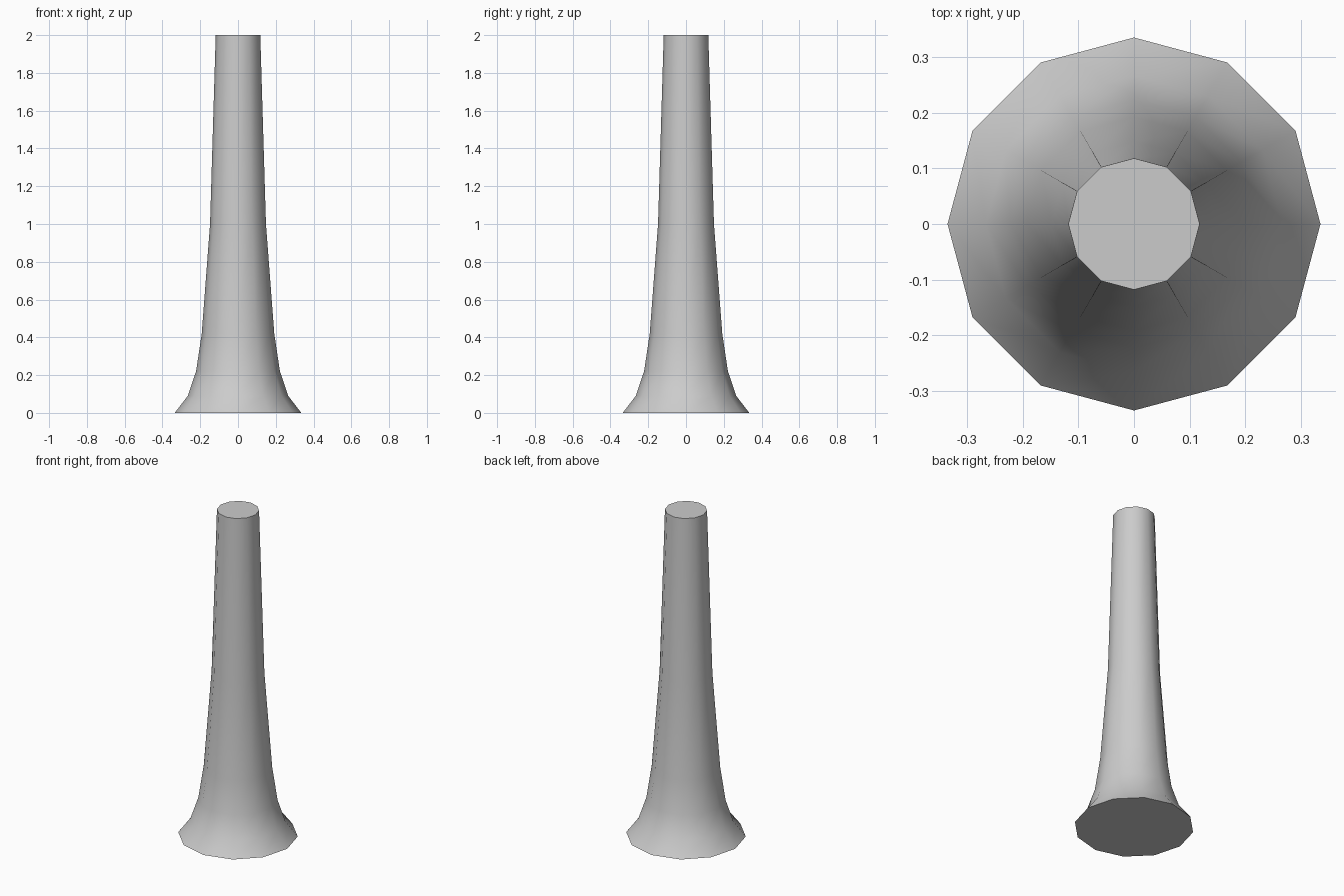
import bpy, bmesh, math

if "Cube" in bpy.data.objects:
    bpy.data.objects.remove(bpy.data.objects["Cube"])

SIDES = 12
# Profile of the flared column: (radius, height)
PROFILE = [(0.335, 0.0), (0.266, 0.09), (0.222, 0.22), (0.192, 0.42),
           (0.148, 1.0), (0.118, 2.0)]

bm = bmesh.new()
rings = []
for r, z in PROFILE:
    rings.append([bm.verts.new((r * math.cos(2 * math.pi * i / SIDES),
                                r * math.sin(2 * math.pi * i / SIDES), z))
                  for i in range(SIDES)])

# Side walls
for low, high in zip(rings, rings[1:]):
    for i in range(SIDES):
        j = (i + 1) % SIDES
        bm.faces.new((low[i], low[j], high[j], high[i]))

# End caps
bm.faces.new(rings[0][::-1])
bm.faces.new(rings[-1])

mesh = bpy.data.meshes.new("flared_column")
bm.to_mesh(mesh)
bm.free()
column = bpy.data.objects.new("flared_column", mesh)
bpy.context.collection.objects.link(column)

# Smooth walls, crisp rims
bpy.context.view_layer.objects.active = column
column.select_set(True)
bpy.ops.object.shade_smooth_by_angle(angle=math.radians(40))
